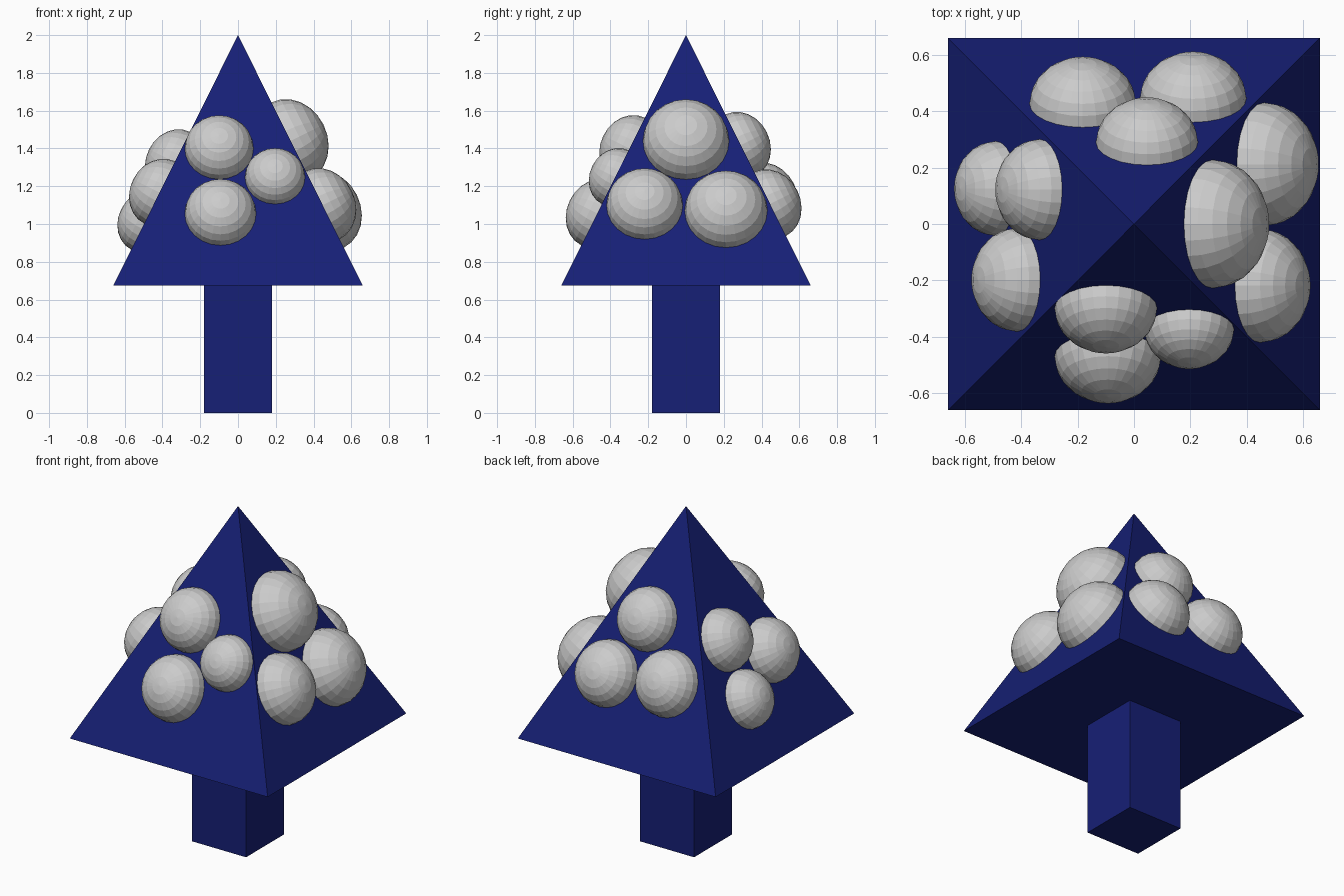
import bpy, math
from mathutils import Matrix

if "Cube" in bpy.data.objects:
    bpy.data.objects.remove(bpy.data.objects["Cube"])

BASE_Z, TOP_Z, HALF = 0.675, 2.0, 0.66
TILT = math.atan2(TOP_Z - BASE_Z, HALF)

blue = bpy.data.materials.new("dark_blue")
blue.diffuse_color = (0.008, 0.014, 0.18, 1)
blue.use_nodes = True
blue.node_tree.nodes["Principled BSDF"].inputs["Base Color"].default_value = blue.diffuse_color

# Square trunk
bpy.ops.mesh.primitive_cube_add(size=1, location=(0, 0, BASE_Z / 2))
trunk = bpy.context.object
trunk.name = "trunk"
trunk.scale = (0.36, 0.36, BASE_Z)
trunk.data.materials.append(blue)

# Pyramid crown
bpy.ops.mesh.primitive_cone_add(vertices=4, radius1=HALF * math.sqrt(2), radius2=0,
                                depth=TOP_Z - BASE_Z,
                                location=(0, 0, (BASE_Z + TOP_Z) / 2))
crown = bpy.context.object
crown.name = "crown"
# keep the sides parallel to the axes
if any(abs(v.co.x) < 0.01 and abs(v.co.y) > 0.1 for v in crown.data.vertices):
    crown.data.transform(Matrix.Rotation(math.pi / 4, 4, 'Z'))
crown.data.materials.append(blue)


def add_dome(name, turn, across, z, radius):
    """Flattened ball half sunk into one sloping side of the crown."""
    out = HALF * (TOP_Z - z) / (TOP_Z - BASE_Z)
    bpy.ops.mesh.primitive_uv_sphere_add(segments=24, ring_count=12, radius=1)
    dome = bpy.context.object
    dome.name = name
    dome.matrix_world = (Matrix.Rotation(math.radians(turn), 4, 'Z')
                         @ Matrix.Translation((across, -out, z))
                         @ Matrix.Rotation(TILT, 4, 'X')
                         @ Matrix.Diagonal((radius, radius, radius * 0.85, 1)))


# Domes per side: (position across the side, height, radius)
sides = {
    "front": (0, [(-0.10, 1.40, 0.182), (0.196, 1.248, 0.159), (-0.093, 1.056, 0.189)]),
    "right": (90, [(0.0, 1.44, 0.228), (0.212, 1.071, 0.219), (-0.219, 1.10, 0.202)]),
    "back": (180, [(0.182, 1.142, 0.189), (-0.21, 1.106, 0.189), (-0.046, 1.418, 0.181)]),
    "left": (270, [(-0.126, 1.015, 0.168), (-0.122, 1.328, 0.179), (0.198, 1.167, 0.184)]),
}
for side, (turn, domes) in sides.items():
    for i, (across, z, radius) in enumerate(domes, 1):
        add_dome(f"{side}_dome_{i}", turn, across, z, radius)
